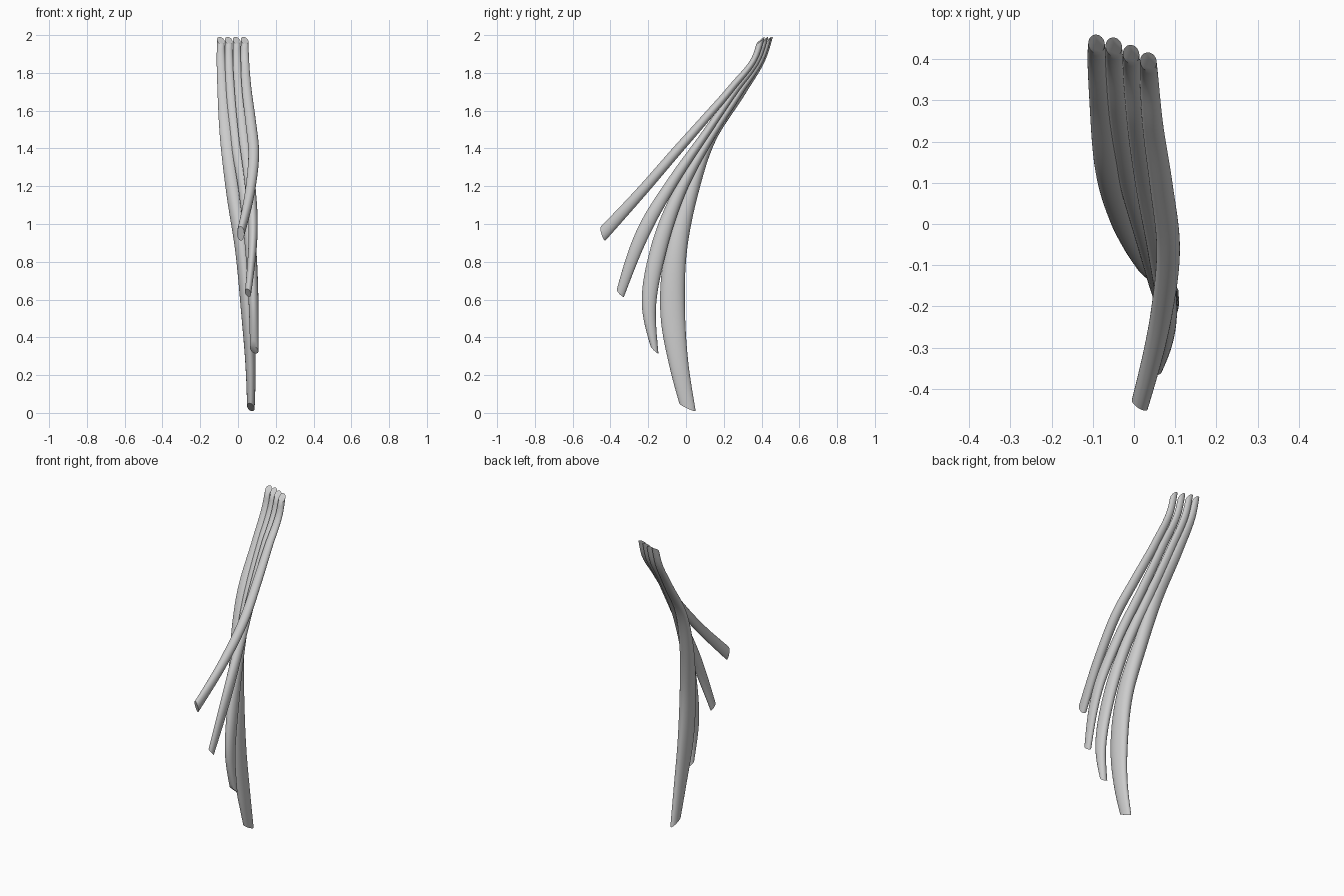
import bpy, math
from mathutils import Vector

if "Cube" in bpy.data.objects:
    bpy.data.objects.remove(bpy.data.objects["Cube"])

SIDES, STEP = 28, .028


def smooth_path(rows):
    """Hermite curve through (x, y, z, half depth) rows, spaced by chord length."""
    pts = [Vector(r) for r in rows]
    n = len(pts)
    gaps = [(pts[i + 1] - pts[i]).length for i in range(n - 1)]
    slopes = [(pts[i + 1] - pts[i]) / gaps[i] for i in range(n - 1)]
    tan = [slopes[0]]
    for i in range(1, n - 1):
        g, h = gaps[i - 1], gaps[i]
        tan.append((slopes[i - 1] * h + slopes[i] * g) / (g + h))
    tan.append(slopes[-1] * 1.5 - tan[-1] * .5)
    tan[0] = slopes[0] * 1.5 - tan[1] * .5
    out = []
    for i, g in enumerate(gaps):
        steps = max(3, round(g / STEP))
        for s in range(steps):
            t = s / steps
            e = t * t * (3 - 2 * t)
            out.append(pts[i].lerp(pts[i + 1], e) + tan[i] * g * t * (1 - t) ** 2
                       - tan[i + 1] * g * t * t * (1 - t))
    return out + [pts[-1]]


def strand(name, index, end_width, bulge, cut, rows):
    # the four tops sit side by side in an even row
    x, y = -.091 + .042 * index, (.437, .430, .412, .394)[index]
    path = smooth_path([(x, y, 1.971, .017), (x + .001, y - .025, 1.89, .016)] + rows)
    n = len(path)
    verts, faces = [], []
    for i, p in enumerate(path):
        s = i / (n - 1)
        width = .02 + (end_width - .02) * s + bulge * math.sin(math.pi * s)
        centre = Vector(p[:3])
        t = (Vector(path[min(i + 1, n - 1)][:3]) - Vector(path[max(i - 1, 0)][:3])).normalized()
        u = Vector((1, 0, 0))
        u = (u - t * u.dot(t)).normalized()
        v = t.cross(u)
        # slanted end cuts, fading out along the strand
        top, low = max(0, 1 - i / 8), max(0, 1 - (n - 1 - i) / 8)
        for k in range(SIDES):
            a = math.tau * k / SIDES
            du, dv = width * math.cos(a), p[3] * math.sin(a)
            along = top * (1.4 * dv + .3 * du) + low * (.4 * du - cut * dv)
            verts.append(centre + u * du + v * dv + t * along)
    for i in range(n - 1):
        for k in range(SIDES):
            a, b = i * SIDES + k, i * SIDES + (k + 1) % SIDES
            faces.append((a, b, b + SIDES, a + SIDES))
    faces.append(tuple(reversed(range(SIDES))))
    faces.append(tuple(range((n - 1) * SIDES, n * SIDES)))
    me = bpy.data.meshes.new(name)
    me.from_pydata(verts, [], faces)
    ob = bpy.data.objects.new(name, me)
    bpy.context.collection.objects.link(ob)
    bpy.ops.object.select_all(action='DESELECT')
    ob.select_set(True)
    bpy.context.view_layer.objects.active = ob
    bpy.ops.object.shade_smooth_by_angle(angle=math.radians(40))


# Longest strand, hanging almost straight down
strand("long_strand", 0, .020, .021, .75, [
    (-.079, .30, 1.70, .018), (-.058, .135, 1.45, .024), (-.022, .025, 1.17, .041),
    (.025, -.053, .86, .058), (.052, -.070, .52, .065), (.067, -.035, .24, .050),
    (.068, .008, .03, .038)])

# Second strand, tapering to a narrow tip
strand("tapered_strand", 1, .022, .010, 1.3, [
    (-.037, .285, 1.70, .018), (-.010, .120, 1.445, .022), (.035, -.035, 1.17, .033),
    (.068, -.147, .86, .043), (.083, -.196, .56, .037), (.086, -.167, .335, .017)])

# Third strand, swinging forward
strand("forward_strand", 2, .017, .010, .5, [
    (.007, .255, 1.70, .018), (.030, .105, 1.48, .021), (.062, -.07, 1.225, .029),
    (.080, -.215, .98, .036), (.053, -.347, .635, .024)])

# Shortest strand, reaching furthest forward
strand("short_strand", 3, .021, .008, .55, [
    (.045, .245, 1.725, .019), (.066, .095, 1.55, .023), (.083, -.055, 1.38, .026),
    (.067, -.215, 1.195, .028), (.014, -.438, .95, .034)])
